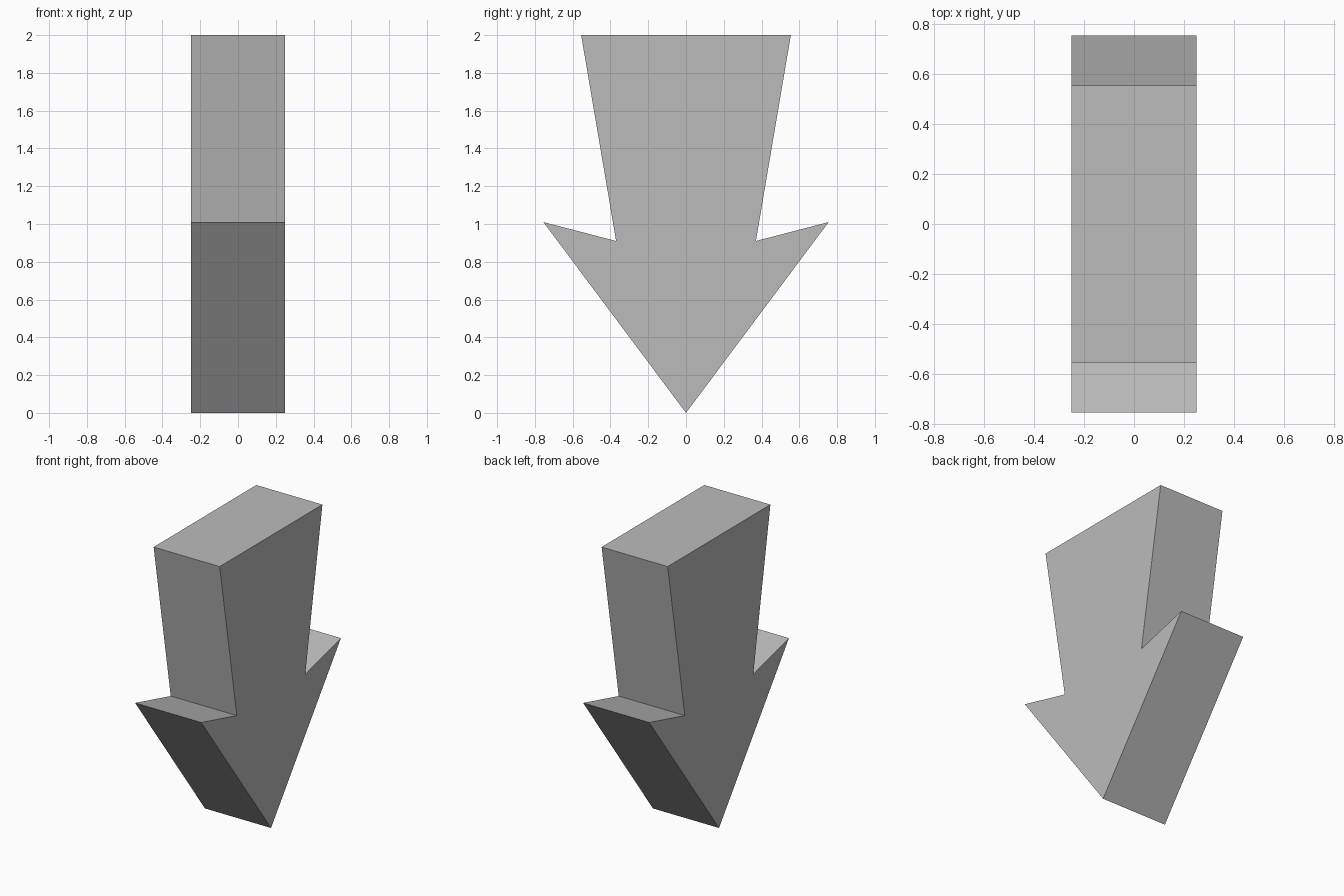
import bpy
import bmesh

# Remove the default cube
cube = bpy.data.objects.get("Cube")
if cube:
    bpy.data.objects.remove(cube, do_unlink=True)

HALF_WIDTH = 0.25

# Single grey material
grey = bpy.data.materials.new("grey")
grey.use_nodes = True
colour = (0.5, 0.5, 0.5, 1)
grey.diffuse_color = colour
grey.node_tree.nodes["Principled BSDF"].inputs["Base Color"].default_value = colour

# Half outline of the arrow (y, z): barb tip, notch, top of shaft
half = [(0.755, 1.01), (0.37, 0.91), (0.555, 2.0)]
outline = [(0, 0)] + half + [(-y, z) for y, z in reversed(half)]

# Arrow pointing down, extruded along x
bm = bmesh.new()
face = bm.faces.new([bm.verts.new((-HALF_WIDTH, y, z)) for y, z in outline])
side = bmesh.ops.extrude_face_region(bm, geom=[face])
moved = [v for v in side["geom"] if isinstance(v, bmesh.types.BMVert)]
bmesh.ops.translate(bm, verts=moved, vec=(2 * HALF_WIDTH, 0, 0))
bmesh.ops.recalc_face_normals(bm, faces=bm.faces)

mesh = bpy.data.meshes.new("down_arrow")
bm.to_mesh(mesh)
bm.free()
mesh.materials.append(grey)
arrow = bpy.data.objects.new("down_arrow", mesh)
bpy.context.collection.objects.link(arrow)
